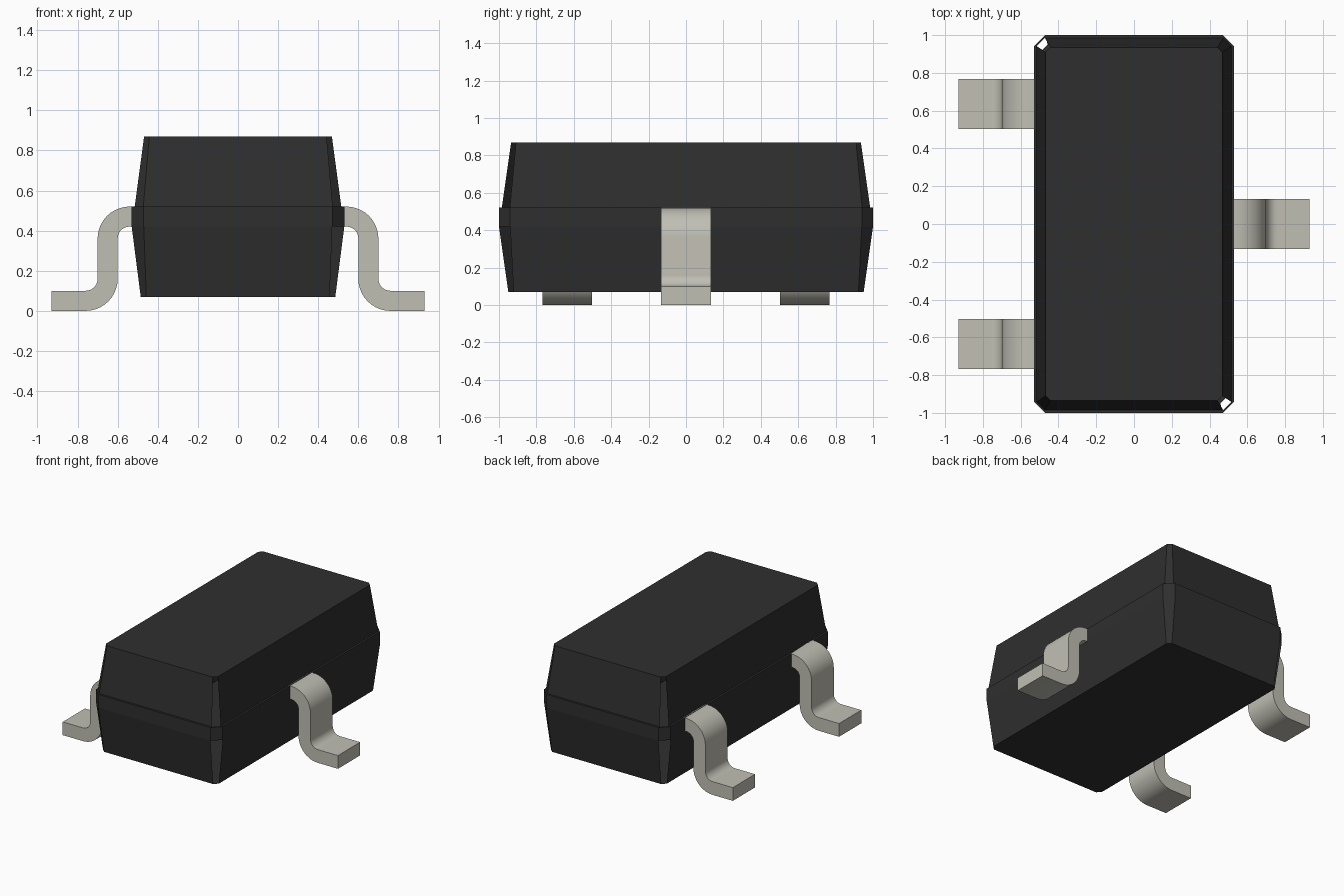
import bpy, bmesh, math

cube = bpy.data.objects.get("Cube")
if cube:
    bpy.data.objects.remove(cube, do_unlink=True)


def make_material(name, rgb):
    m = bpy.data.materials.new(name)
    m.use_nodes = True
    m.diffuse_color = (*rgb, 1)
    bsdf = m.node_tree.nodes["Principled BSDF"]
    bsdf.inputs["Base Color"].default_value = (*rgb, 1)
    bsdf.inputs["Roughness"].default_value = 0.6
    return m


black = make_material("black plastic", (0.028, 0.028, 0.028))
tin = make_material("tinned metal", (0.53, 0.52, 0.455))


def add_object(name, bm, material):
    mesh = bpy.data.meshes.new(name)
    bm.to_mesh(mesh)
    bm.free()
    mesh.materials.append(material)
    ob = bpy.data.objects.new(name, mesh)
    bpy.context.collection.objects.link(ob)
    return ob


def octagon(hx, hy, c):
    """Rectangle with cut corners, counter-clockwise from the right side."""
    return [(hx, -hy + c), (hx, hy - c), (hx - c, hy), (-hx + c, hy),
            (-hx, hy - c), (-hx, -hy + c), (-hx + c, -hy), (hx - c, -hy)]


# Moulded body: stacked chamfered sections (z, half x, half y, corner cut)
sections = [(0.07, 0.485, 0.95, 0.028), (0.42, 0.53, 1.0, 0.06),
            (0.52, 0.53, 1.0, 0.06), (0.52, 0.515, 0.985, 0.043),
            (0.87, 0.468, 0.935, 0.026)]
bm = bmesh.new()
rings = [[bm.verts.new((x, y, z)) for x, y in octagon(hx, hy, c)]
         for z, hx, hy, c in sections]
for level, (low, high) in enumerate(zip(rings, rings[1:])):
    for i in range(8):
        # Two opposite corners are open on the sloping levels
        if level in (0, 3) and i in (3, 7):
            continue
        j = (i + 1) % 8
        bm.faces.new((low[i], low[j], high[j], high[i]))
bm.faces.new(rings[-1])
bm.faces.new(rings[0][::-1])
add_object("body", bm, black)


# Gull-wing lead: side profile made of two bends, extruded along y
def arc(cx, cz, r, start, end, steps=10):
    angles = [math.radians(start + (end - start) * k / steps) for k in range(steps + 1)]
    return [(cx + r * math.cos(a), cz + r * math.sin(a)) for a in angles]


R_OUT, R_IN = 0.16, 0.06
upper_edge = ([(0.512, 0.52)] + arc(0.54, 0.36, R_OUT, 90, 0)
              + arc(0.76, 0.16, R_IN, 180, 270) + [(0.93, 0.10)])
lower_edge = ([(0.512, 0.42)] + arc(0.54, 0.36, R_IN, 90, 0)
              + arc(0.76, 0.16, R_OUT, 180, 270) + [(0.93, 0.0)])
HALF_WIDTH = 0.133


def add_lead(name, side, y):
    bm = bmesh.new()
    strips = [[bm.verts.new((side * x, y + dy, z)) for x, z in edge]
              for edge, dy in ((upper_edge, -HALF_WIDTH), (upper_edge, HALF_WIDTH),
                               (lower_edge, HALF_WIDTH), (lower_edge, -HALF_WIDTH))]
    for a in range(4):
        p, q = strips[a], strips[(a + 1) % 4]
        for k in range(len(p) - 1):
            bm.faces.new((p[k], p[k + 1], q[k + 1], q[k]))
    for end in (0, -1):
        bm.faces.new([s[end] for s in strips])
    bmesh.ops.recalc_face_normals(bm, faces=bm.faces)
    ob = add_object(name, bm, tin)
    bpy.ops.object.select_all(action='DESELECT')
    ob.select_set(True)
    bpy.context.view_layer.objects.active = ob
    bpy.ops.object.shade_smooth_by_angle(angle=math.radians(30))


add_lead("left_lead", 1, 0.0)
add_lead("right_front_lead", -1, -0.635)
add_lead("right_back_lead", -1, 0.635)
